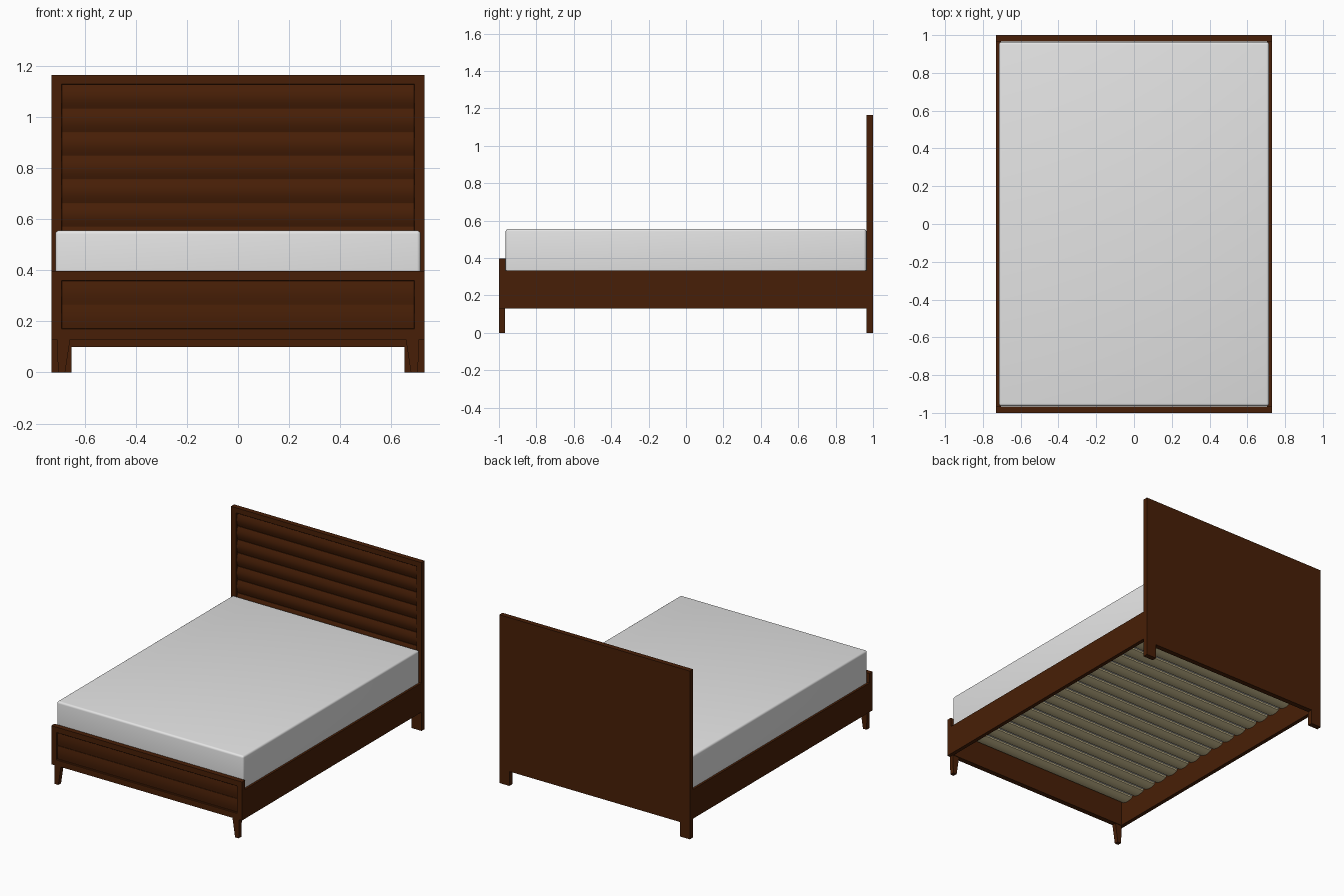
import bpy, bmesh, math

if "Cube" in bpy.data.objects:
    bpy.data.objects.remove(bpy.data.objects["Cube"])


def material(name, rgb):
    m = bpy.data.materials.new(name)
    m.diffuse_color = (*rgb, 1)
    m.use_nodes = True
    m.node_tree.nodes["Principled BSDF"].inputs["Base Color"].default_value = m.diffuse_color
    return m


WOOD = material("dark brown wood", (0.064, 0.0135, 0.002))
FABRIC = material("white fabric", (0.78, 0.78, 0.78))
PALE = material("pale slat wood", (0.66, 0.56, 0.31))


def finish(name, bm, mat, smooth=False):
    bmesh.ops.recalc_face_normals(bm, faces=bm.faces)
    me = bpy.data.meshes.new(name)
    bm.to_mesh(me)
    bm.free()
    me.materials.append(mat)
    ob = bpy.data.objects.new(name, me)
    bpy.context.collection.objects.link(ob)
    if smooth:
        bpy.ops.object.select_all(action='DESELECT')
        ob.select_set(True)
        bpy.context.view_layer.objects.active = ob
        bpy.ops.object.shade_smooth_by_angle(angle=math.radians(35))
    return ob


def box(name, x0, x1, y0, y1, z0, z1, mat=WOOD, bevel=0.0, segs=1):
    bm = bmesh.new()
    bmesh.ops.create_cube(bm, size=1)
    for v in bm.verts:
        v.co.x = x0 + (v.co.x + 0.5) * (x1 - x0)
        v.co.y = y0 + (v.co.y + 0.5) * (y1 - y0)
        v.co.z = z0 + (v.co.z + 0.5) * (z1 - z0)
    if bevel:
        bmesh.ops.bevel(bm, geom=bm.edges[:], offset=bevel, segments=segs,
                        profile=0.5, affect='EDGES')
    return finish(name, bm, mat, bevel > 0)


def extrude(name, points, axis, a, b, mat=WOOD, smooth=False):
    """Extrude a closed profile along x (points are y,z) or y (points are x,z)."""
    bm = bmesh.new()
    place = (lambda p, t: (t, p[0], p[1])) if axis == 'x' else (lambda p, t: (p[0], t, p[1]))
    lo = [bm.verts.new(place(p, a)) for p in points]
    hi = [bm.verts.new(place(p, b)) for p in points]
    n = len(points)
    bm.faces.new(lo)
    bm.faces.new(hi)
    for i in range(n):
        j = (i + 1) % n
        bm.faces.new((lo[i], lo[j], hi[j], hi[i]))
    return finish(name, bm, mat, smooth)


def frame(name, half, z0, z1, ix, iz0, iz1, y0, y1, back):
    """Board with an opening, chamfered front lip and solid back panel."""
    bm = bmesh.new()
    rect = lambda hx, a, b, y: [bm.verts.new(c) for c in
                                ((-hx, y, a), (hx, y, a), (hx, y, b), (-hx, y, b))]
    c = 0.002
    rings = [rect(half, z0, z1, y1), rect(half, z0, z1, y0), rect(ix, iz0, iz1, y0),
             rect(ix - c, iz0 + c, iz1 - c, y0 + c), rect(ix - c, iz0 + c, iz1 - c, back)]
    for r, s in zip(rings, rings[1:]):
        for i in range(4):
            j = (i + 1) % 4
            bm.faces.new((r[i], r[j], s[j], s[i]))
    bm.faces.new(rings[0])
    bm.faces.new(rings[-1])
    return finish(name, bm, WOOD)


def bulged(name, z0, z1, y_edge, bulge, half):
    """Board with a gently rounded front."""
    pts = [(y_edge + 0.006, z0), (y_edge + 0.006, z1)]
    for i in range(9):
        t = i / 8
        pts.append((y_edge - bulge * math.sin(math.pi * t), z1 + (z0 - z1) * t))
    return extrude(name, pts, 'x', -half, half, WOOD, True)


# headboard with rounded horizontal boards
frame("headboard_frame", 0.73, 0.10, 1.165, 0.692, 0.19, 1.13, 0.965, 1.0, 0.986)
pitch = 0.0925
for k in range(10):
    top = 1.126 - k * pitch
    bulged("headboard_board", top - pitch + 0.001, top - 0.001, 0.982, 0.011, 0.691)

# footboard with two flat boards
frame("footboard_frame", 0.73, 0.13, 0.397, 0.692, 0.17, 0.36, -1.0, -0.965, -0.982)
for z0, z1 in ((0.171, 0.2635), (0.2655, 0.357)):
    bulged("footboard_board", z0, z1, -0.986, 0.005, 0.691)

# side rails and legs
for s in (-1, 1):
    rail = sorted((s * 0.73, s * 0.704))
    box("side_rail", *rail, -0.967, 0.967, 0.13, 0.332)
    leg = sorted((s * 0.73, s * 0.653))
    box("back_leg", *leg, 0.965, 1.0, 0.0, 0.101)
    extrude("front_leg", [(s * 0.708, 0.131), (s * 0.657, 0.131),
                          (s * 0.677, 0), (s * 0.705, 0)], 'y', -0.999, -0.969)

# bowed support slats
count = 17
step = 1.92 / count
for k in range(count):
    yc = -0.96 + step * (k + 0.5)
    w = step * 0.40
    arc = [(yc + w * (i / 4 - 1), 0.290 - 0.010 * math.cos(math.pi / 2 * (i / 4 - 1)))
           for i in range(9)]
    extrude("support_slat", [(yc - w, 0.300)] + arc[::1] + [(yc + w, 0.300)],
            'x', -0.706, 0.706, PALE, True)

# mattress
box("mattress", -0.715, 0.715, -0.964, 0.964, 0.300, 0.556, FABRIC, 0.014, 4)
